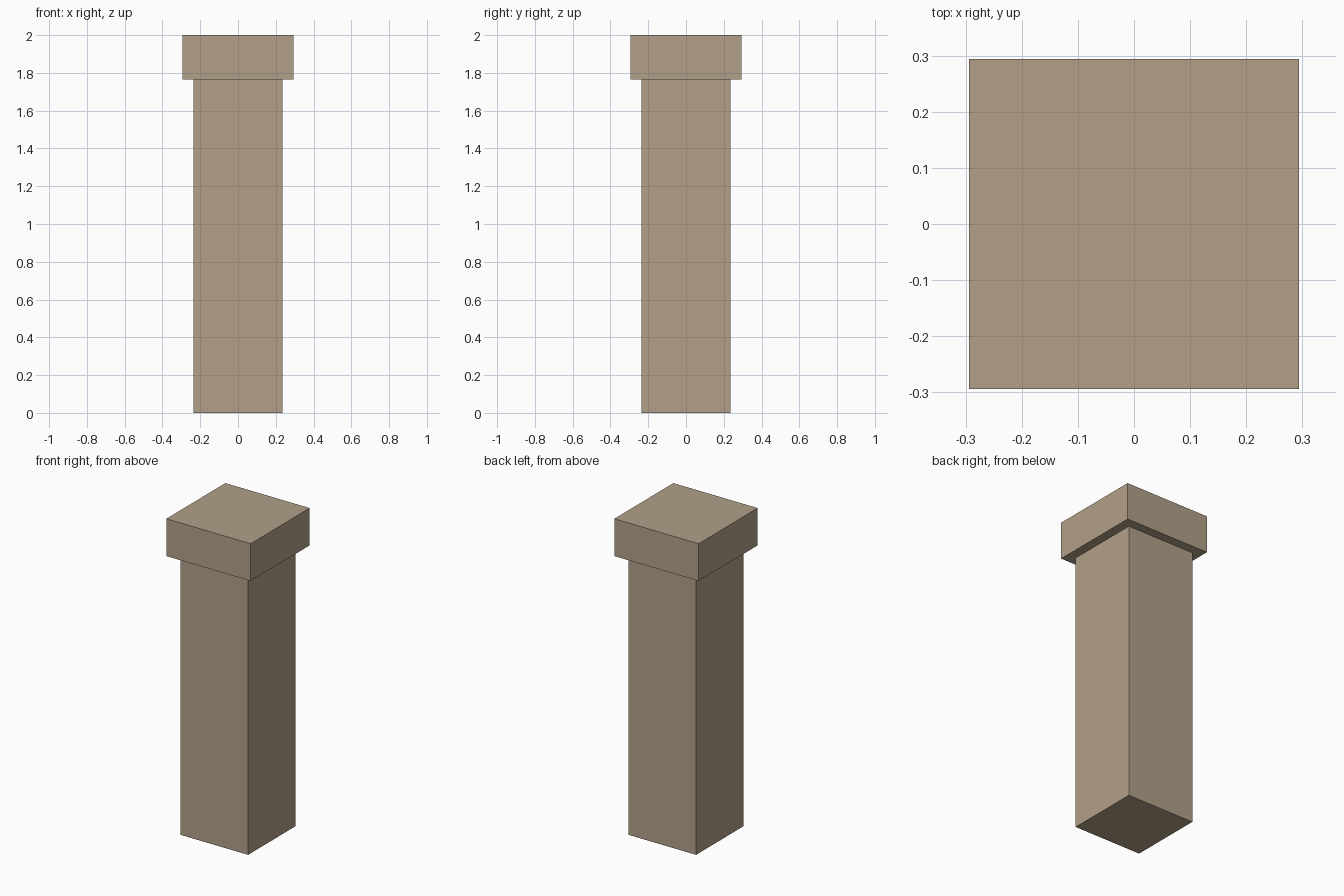
import bpy

if "Cube" in bpy.data.objects:
    bpy.data.objects.remove(bpy.data.objects["Cube"])

# Warm tan stone
stone = bpy.data.materials.new("tan_stone")
stone.diffuse_color = (0.445, 0.352, 0.25, 1.0)
stone.use_nodes = True
stone.node_tree.nodes["Principled BSDF"].inputs["Base Color"].default_value = stone.diffuse_color


def block(name, width, z0, z1):
    """Square block centred on the z axis, spanning z0 to z1."""
    bpy.ops.mesh.primitive_cube_add(size=1, location=(0, 0, (z0 + z1) / 2))
    obj = bpy.context.object
    obj.name = name
    obj.scale = (width, width, z1 - z0)
    bpy.ops.object.transform_apply(location=False, rotation=False, scale=True)
    obj.data.materials.append(stone)
    return obj


# Square shaft and the wider cap resting on it
block("pillar_shaft", 0.4706, 0.0, 1.7647)
block("pillar_cap", 0.5882, 1.7647, 2.0)
